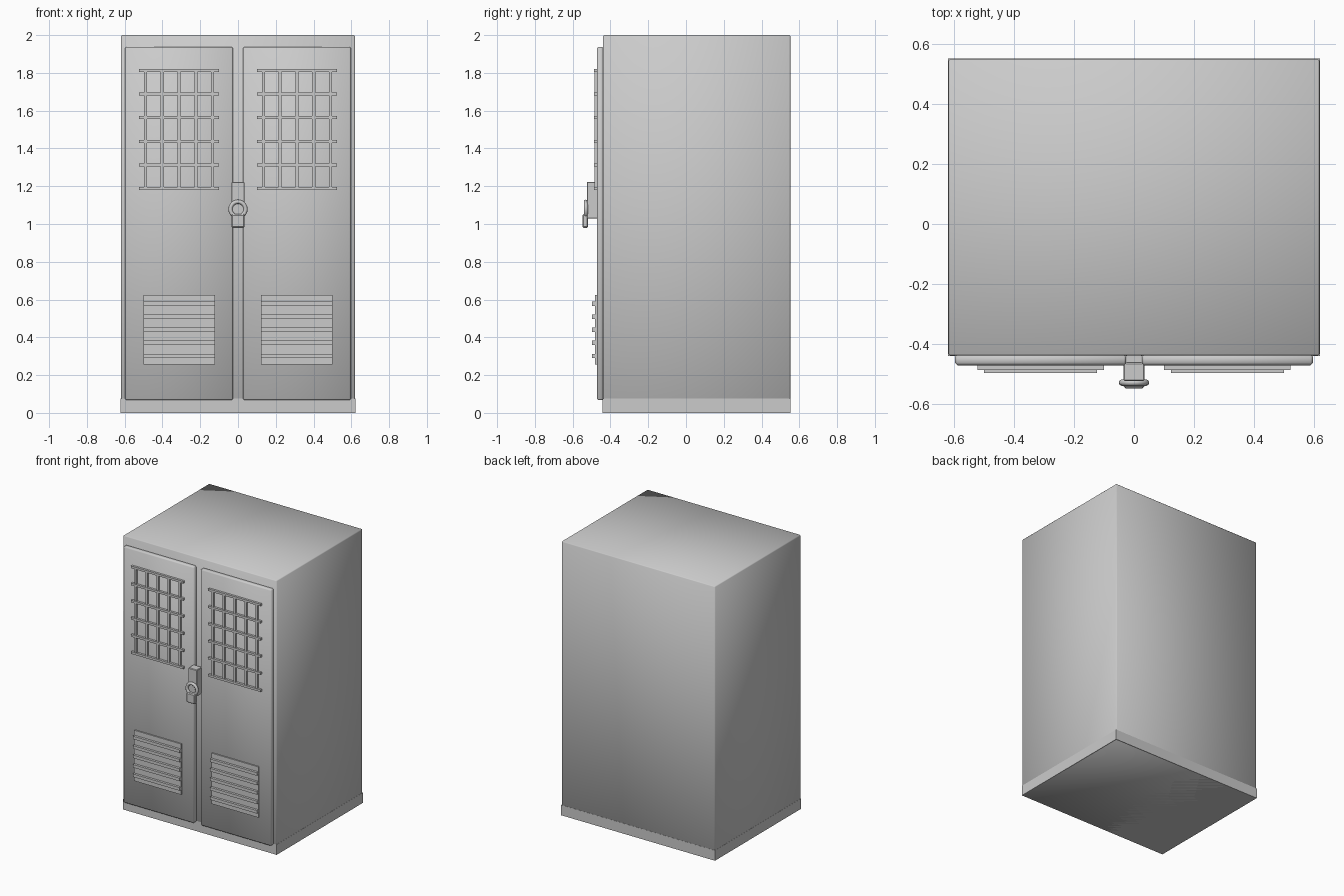
import bpy
import math

cube = bpy.data.objects.get("Cube")
if cube:
    bpy.data.objects.remove(cube, do_unlink=True)

steel = bpy.data.materials.new("grey_steel")
steel.use_nodes = True
GREY = (0.6, 0.6, 0.6, 1)
steel.diffuse_color = GREY
steel.node_tree.nodes["Principled BSDF"].inputs["Base Color"].default_value = GREY


def finish(obj, name):
    obj.name = name
    obj.data.materials.append(steel)
    return obj


def box(name, x, y, z, bevel=0, smooth=False):
    """Box from (min, max) pairs on each axis, with an optional chamfer."""
    spans = (x, y, z)
    bpy.ops.mesh.primitive_cube_add(size=1, location=[(a + b) / 2 for a, b in spans])
    obj = finish(bpy.context.object, name)
    obj.scale = [b - a for a, b in spans]
    bpy.ops.object.transform_apply(location=False, rotation=False, scale=True)
    if bevel:
        mod = obj.modifiers.new("edge", "BEVEL")
        mod.width = bevel
        mod.segments = 1
    if smooth:
        bpy.ops.object.shade_smooth()
    return obj


def around(c, half):
    return (c - half, c + half)


# Cabinet and plinth
box("cabinet", (-0.62, 0.62), (-0.44, 0.552), (0, 2), 0.006, True)
box("plinth", (-0.621, 0.621), (-0.441, 0.553), (0, 0.075))

# Doors, each with a window grille and a louvred vent
for side, c in (("right", -0.312), ("left", 0.312)):
    box(side + "_door", around(c, 0.286), (-0.472, -0.436), (0.067, 1.938), 0.008, True)

    for i in range(6):
        box(f"{side}_grille_bar_{i}", around(c, 0.211), (-0.488, -0.466),
            around(1.188 + 0.125 * i, 0.008))
    for i in range(5):
        box(f"{side}_grille_upright_{i}", around(c + 0.089 * (i - 2), 0.008),
            (-0.485, -0.466), (1.185, 1.816))

    box(side + "_vent_plate", around(c, 0.189), (-0.481, -0.466), (0.255, 0.625))
    for i in range(5):
        box(f"{side}_vent_slat_{i}", around(c, 0.189), (-0.498, -0.476),
            around(0.302 + 0.069 * i, 0.011))

# Latch between the doors
box("latch_body", (-0.035, 0.035), (-0.525, -0.463), (1.028, 1.223), 0.004)
box("latch_mount", (-0.025, 0.025), (-0.465, -0.438), (1.04, 1.2))

# Ring pull with its hanging tab
bpy.ops.mesh.primitive_torus_add(
    major_radius=0.04, minor_radius=0.011, major_segments=24, minor_segments=8,
    location=(0, -0.53, 1.078), rotation=(math.pi / 2, 0, 0))
finish(bpy.context.object, "ring_pull")
bpy.ops.object.shade_smooth()
box("pull_tab", (-0.035, 0.035), (-0.549, -0.518), (0.98, 1.052), 0.006)
